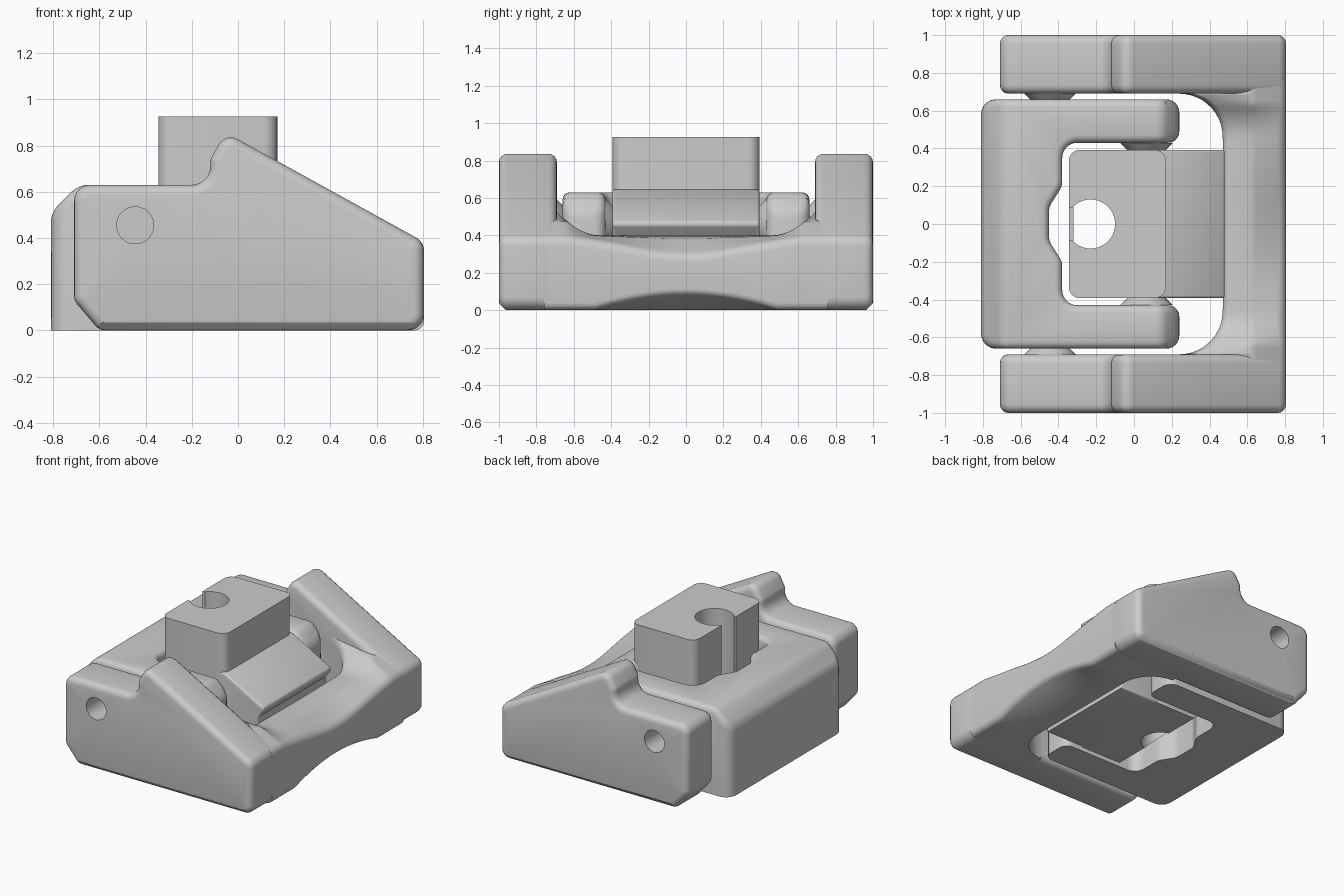
import bpy, bmesh, math
from mathutils import Vector, Matrix

old = bpy.data.objects.get("Cube")
if old:
    bpy.data.objects.remove(old)

GREY = (0.6, 0.6, 0.6, 1)
mat = bpy.data.materials.new("plain grey")
mat.use_nodes = True
mat.diffuse_color = GREY
mat.node_tree.nodes["Principled BSDF"].inputs["Base Color"].default_value = GREY


def finish(name, bm):
    bmesh.ops.recalc_face_normals(bm, faces=bm.faces)
    mesh = bpy.data.meshes.new(name)
    bm.to_mesh(mesh)
    bm.free()
    mesh.materials.append(mat)
    ob = bpy.data.objects.new(name, mesh)
    bpy.context.collection.objects.link(ob)
    return ob


def smooth(ob):
    bpy.ops.object.select_all(action='DESELECT')
    ob.select_set(True)
    bpy.context.view_layer.objects.active = ob
    bpy.ops.object.shade_smooth_by_angle(angle=math.radians(32))


def rounded(corners, seg=6):
    """Outline with each corner (a, b, radius) filleted."""
    out = []
    for i, (a, b, r) in enumerate(corners):
        p = Vector((a, b))
        u = (Vector(corners[i - 1][:2]) - p).normalized()
        v = (Vector(corners[(i + 1) % len(corners)][:2]) - p).normalized()
        if r == 0:
            out.append(p)
            continue
        half = u.angle(v) / 2
        centre = p + (u + v).normalized() * r / math.sin(half)
        s = p + u * r / math.tan(half) - centre
        e = p + v * r / math.tan(half) - centre
        turn = s.angle_signed(e)
        for k in range(seg + 1):
            out.append(centre + Matrix.Rotation(-turn * k / seg, 2) @ s)
    return out


def round_edges(bm, edges, width):
    bmesh.ops.bevel(bm, geom=list(edges), offset=width, segments=4, profile=0.5,
                    affect='EDGES', clamp_overlap=False)


def prism(outline, axis, lo, hi, bevel=0):
    """Extrude an outline along y or z and round its cap edges."""
    bm = bmesh.new()
    place = (lambda p, t: (p.x, t, p.y)) if axis == 'y' else (lambda p, t: (p.x, p.y, t))
    rings = [[bm.verts.new(place(p, t)) for p in outline] for t in (lo, hi)]
    caps = [bm.faces.new(r) for r in rings]
    n = len(outline)
    for i in range(n):
        j = (i + 1) % n
        bm.faces.new((rings[0][i], rings[0][j], rings[1][j], rings[1][i]))
    bmesh.ops.recalc_face_normals(bm, faces=bm.faces)
    if bevel:
        round_edges(bm, [e for f in caps for e in f.edges], bevel)
    return bm


def slice_off(bm, point, normal):
    cut = bmesh.ops.bisect_plane(bm, geom=bm.verts[:] + bm.edges[:] + bm.faces[:],
                                 plane_co=point, plane_no=normal, clear_outer=True)
    edges = [g for g in cut["geom_cut"] if isinstance(g, bmesh.types.BMEdge)]
    bmesh.ops.holes_fill(bm, edges=edges, sides=0)


def blind_hole(bm, side, x, z, radius, depth):
    """Sink a round hole into the flat outer face of a side arm."""
    cap = max((f for f in bm.faces if f.calc_center_median().y * side > 0.998),
              key=lambda f: f.calc_area())
    border = list(cap.edges)
    bmesh.ops.delete(bm, geom=[cap], context='FACES_ONLY')
    count = 40
    angles = [math.tau * k / count for k in range(count)]
    rim, floor = [[bm.verts.new((x + radius * math.cos(a), side * y, z + radius * math.sin(a)))
                   for a in angles] for y in (1, 1 - depth)]
    ring = [bm.edges.new((rim[k - 1], rim[k])) for k in range(count)]
    bmesh.ops.triangle_fill(bm, edges=border + ring, use_beauty=True, normal=(0, side, 0))
    for k in range(count):
        bm.faces.new((rim[k - 1], rim[k], floor[k], floor[k - 1]))
    bm.faces.new(floor)


def subtract(ob, cutter):
    mod = ob.modifiers.new("cut", 'BOOLEAN')
    mod.operation = 'DIFFERENCE'
    mod.solver = 'EXACT'
    mod.object = cutter
    bpy.context.view_layer.objects.active = ob
    bpy.ops.object.modifier_apply(modifier=mod.name)
    bpy.data.objects.remove(cutter)


def cone(name, centre, r1, r2, depth, axis):
    bm = bmesh.new()
    turn = Vector((0, 0, 1)).rotation_difference(Vector(axis)).to_matrix().to_4x4()
    bmesh.ops.create_cone(bm, cap_ends=True, segments=40, radius1=r1, radius2=r2,
                          depth=depth, matrix=Matrix.Translation(centre) @ turn)
    return finish(name, bm)


def box(name, centre, size):
    bm = bmesh.new()
    bmesh.ops.create_cube(bm, size=1, matrix=Matrix.Translation(centre)
                          @ Matrix.Diagonal((*size, 1)))
    return finish(name, bm)


# Outer frame: side arms with pivot holes and tapered bosses
arm_outline = rounded([(-0.71, 0.13, 0.06), (-0.6, 0, 0.06), (0.805, 0, 0.07),
                       (0.805, 0.383, 0.07), (-0.055, 0.857, 0.06), (-0.12, 0.74, 0.06),
                       (-0.12, 0.63, 0.08), (-0.71, 0.63, 0.07)])
for side, word in ((-1, "right"), (1, "left")):
    lo, hi = sorted((side * 0.69, side))
    bm = prism(arm_outline, 'y', lo, hi, 0.045)
    slice_off(bm, (0, side, 0.037), (0, side, -1))
    blind_hole(bm, side, -0.445, 0.455, 0.08, 0.25)
    smooth(finish("outer_arm_" + word, bm))
    smooth(cone("outer_boss_" + word, (-0.445, side * 0.675, 0.455),
                0.14, 0.1, 0.04, (0, -side, 0)))
    smooth(cone("inner_boss_" + word, (0.065, side * 0.41, 0.455),
                0.14, 0.1, 0.04, (0, -side, 0)))


# Outer frame: bridge swept across y, scooped at its outer edges
def bridge_section(y):
    d = abs(y)
    t = min(max(d - 0.46, 0), 0.23)
    inner = 0.24 + math.sqrt(0.23 ** 2 - t * t)
    low = max(0, 0.09 - d * d / 2.6)
    dip = 0.09 * math.cos(min(d / 0.62, 1) * math.pi / 2) ** 2
    top = 0.4 + 0.13 * (t / 0.23) ** 2
    edge = 0.383 - dip
    mid = min(top, 0.475) - 0.2 * dip
    return rounded([(inner, 0, 0), (0.6, 0, 0), (0.805, low, 0.04), (0.805, edge, 0.06),
                    (0.63, mid, 0.1), (inner, top, 0.04)], 5)


bm = bmesh.new()
ys = [0.69 * math.sin(math.pi / 2 * k / 20) for k in range(-20, 21)]
rings = [[bm.verts.new((p.x, y, p.y)) for p in bridge_section(y)]
         for y in [-0.76] + ys + [0.76]]
for a, b in zip(rings, rings[1:]):
    for i in range(len(a)):
        j = (i + 1) % len(a)
        bm.faces.new((a[i], a[j], b[j], b[i]))
bm.faces.new(rings[0])
bm.faces.new(rings[-1])
smooth(finish("bridge", bm))

# Inner frame: U shape with scooped back wall and softened, chamfered ends
half = [(-0.81, -0.66, 0.08), (0.24, -0.66, 0.07), (0.24, -0.43, 0.06),
        (-0.38, -0.43, 0.08), (-0.38, -0.2, 0.09), (-0.45, -0.09, 0.09)]
plan = rounded(half + [(x, -y, r) for x, y, r in reversed(half)])
bm = prism(plan, 'z', 0, 0.63)
slice_off(bm, (-0.81, 0, 0.51), (-1, 0, 1))
slice_off(bm, (0.24, 0, 0.53), (1, 0, 0.9))
bmesh.ops.recalc_face_normals(bm, faces=bm.faces)
round_edges(bm, {e for f in bm.faces if f.normal.z > 0.3 for e in f.edges}, 0.04)
smooth(finish("inner_frame", bm))

# Centre block with bore, slot and low lip
corners = [(-0.345, -0.393), (0.17, -0.393), (0.17, 0.393), (-0.345, 0.393)]
bm = prism(rounded([(x, y, 0.06) for x, y in corners]), 'z', 0, 0.925)
slice_off(bm, (-0.2, 0, 0), (-1, 0, -1))
block = finish("centre_block", bm)
subtract(block, cone("bore_cutter", (-0.23, 0, 0.5), 0.13, 0.13, 2, (0, 0, 1)))
subtract(block, box("slot_cutter", (-0.33, 0, 0.8), (0.2, 0.17, 1)))
smooth(block)
box("slot_lip", (-0.332, 0, 0.25), (0.024, 0.18, 0.16))

# Sloped wedge on the block
wedge = rounded([(0.1, 0, 0), (0.44, 0, 0), (0.44, 0.4, 0), (0.48, 0.45, 0.02),
                 (0.48, 0.475, 0.02), (0.17, 0.645, 0), (0.1, 0.645, 0)], 4)
smooth(finish("wedge", prism(wedge, 'y', -0.393, 0.393, 0.015)))
